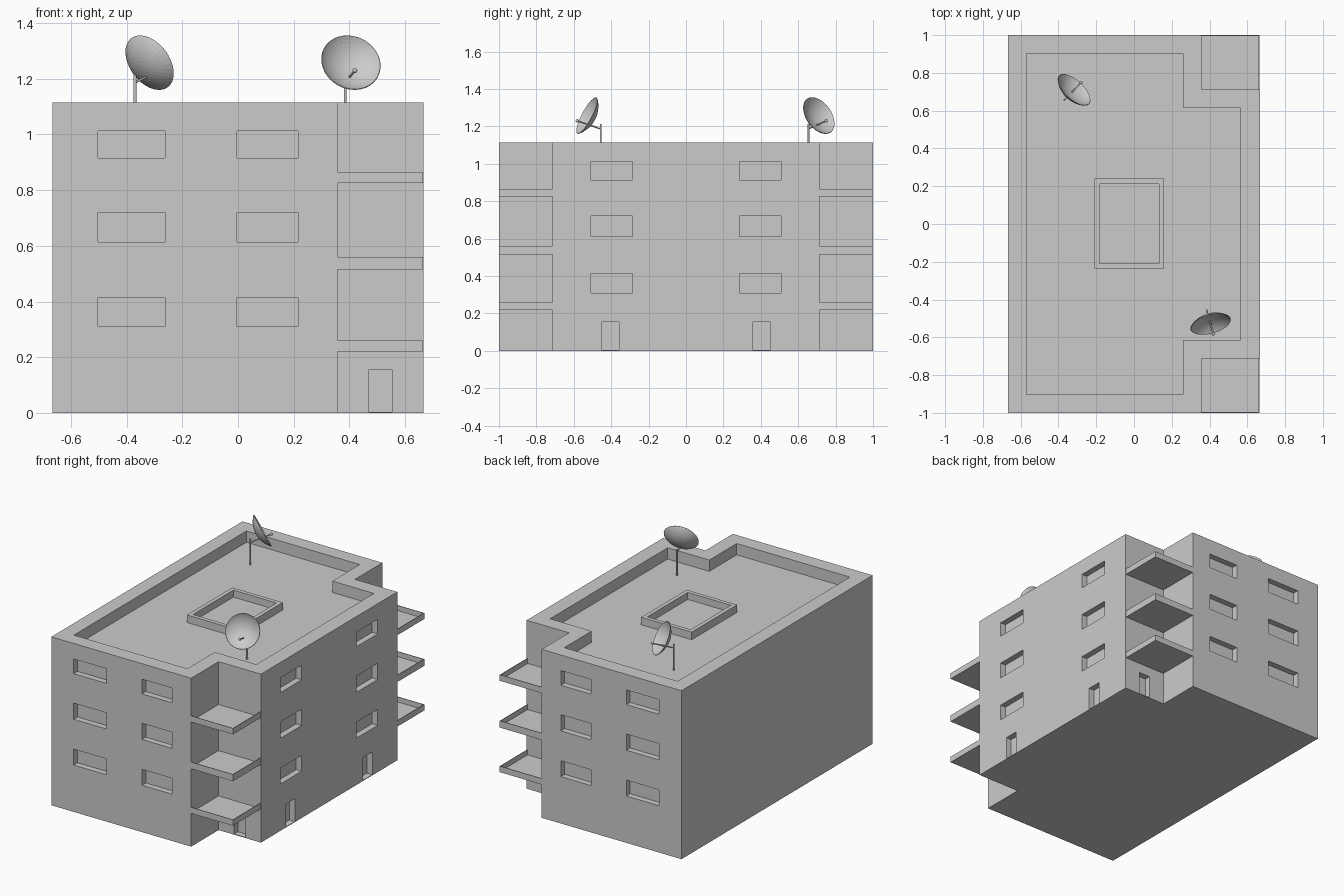
import bpy, bmesh, math
from mathutils import Matrix, Vector

if "Cube" in bpy.data.objects:
    bpy.data.objects.remove(bpy.data.objects["Cube"])

X, NX, NY, H, ROOF = 0.667, 0.357, 0.713, 1.115, 1.04


def finish(name, bm):
    bmesh.ops.recalc_face_normals(bm, faces=bm.faces[:])
    mesh = bpy.data.meshes.new(name)
    bm.to_mesh(mesh)
    bm.free()
    obj = bpy.data.objects.new(name, mesh)
    bpy.context.collection.objects.link(obj)
    return obj


def prism(bm, pts, z0, z1):
    face = bm.faces.new([bm.verts.new((x, y, z0)) for x, y in pts])
    ext = bmesh.ops.extrude_face_region(bm, geom=[face])['geom']
    verts = [g for g in ext if isinstance(g, bmesh.types.BMVert)]
    bmesh.ops.translate(bm, verts=verts, vec=(0, 0, z1 - z0))


def box(bm, x0, x1, y0, y1, z0, z1):
    prism(bm, [(x0, y0), (x1, y0), (x1, y1), (x0, y1)], z0, z1)


def tray(name, bounds, rim, depth):
    """Box with a recessed top."""
    bm = bmesh.new()
    box(bm, *bounds)
    bmesh.ops.recalc_face_normals(bm, faces=bm.faces[:])
    top = max(bm.faces, key=lambda f: f.calc_center_median().z)
    bmesh.ops.inset_individual(bm, faces=[top], thickness=rim, use_even_offset=True)
    inner = bmesh.ops.extrude_discrete_faces(bm, faces=[top])['faces'][0]
    bmesh.ops.translate(bm, verts=inner.verts[:], vec=(0, 0, -depth))
    return finish(name, bm)


def notched(x0, x1, nx, y, ny):
    """Rectangle with both right-hand corners cut away."""
    return [(x0, -y), (nx, -y), (nx, -ny), (x1, -ny),
            (x1, ny), (nx, ny), (nx, y), (x0, y)]


# Main block
bm = bmesh.new()
prism(bm, notched(-X, X, NX, 1, NY), 0, H)
building = finish("building", bm)

# Recesses: roof, windows and doors
bm = bmesh.new()
prism(bm, notched(-0.57, 0.565, 0.26, 0.902, 0.615), ROOF, H + 0.1)
D = 0.04


def recess_y(x0, x1, wall, s, z0, z1):
    a, b = sorted((s * (wall - D), s * (wall + 0.05)))
    box(bm, x0, x1, a, b, z0, z1)


def recess_x(y0, y1, s, z0, z1):
    a, b = sorted((s * y0, s * y1))
    box(bm, X - D, X + 0.05, a, b, z0, z1)


for s in (-1, 1):
    for z0, z1 in ((0.31, 0.415), (0.613, 0.72), (0.915, 1.012)):
        recess_y(-0.503, -0.263, 1, s, z0, z1)
        recess_y(-0.003, 0.216, 1, s, z0, z1)
        recess_x(0.287, 0.508, s, z0, z1)
    recess_y(0.47, 0.553, NY, s, 0.004, 0.155)
    recess_x(0.357, 0.452, s, 0.004, 0.155)
cutter = finish("recess_cutter", bm)
cutter.hide_render = True
mod = building.modifiers.new("recesses", 'BOOLEAN')
mod.operation, mod.solver, mod.object = 'DIFFERENCE', 'EXACT', cutter
bpy.context.view_layer.objects.active = building
bpy.ops.object.modifier_apply(modifier=mod.name)
bpy.data.objects.remove(cutter)

# Balconies in the corner notches
RIM = 0.004
for s, side in ((-1, "front"), (1, "back")):
    y0, y1 = sorted((s * (NY - RIM), s * 1.0))
    for i, (z0, z1) in enumerate(((0.22, 0.26), (0.515, 0.56), (0.825, 0.865))):
        tray(f"{side}_balcony_{i + 1}", (NX - RIM, X - 0.003, y0, y1, z0, z1), RIM, 0.034)

# Roof skylight curb
tray("skylight_curb", (-0.21, 0.16, -0.235, 0.24, ROOF - 0.005, 1.09), 0.027, 0.046)


def rod(bm, a, b, r):
    a, b = Vector(a), Vector(b)
    rot = (b - a).to_track_quat('Z', 'Y').to_matrix().to_4x4()
    bmesh.ops.create_cone(bm, cap_ends=True, segments=12, radius1=r, radius2=r,
                          depth=(b - a).length,
                          matrix=Matrix.Translation((a + b) / 2) @ rot)


def satellite_dish(n, x, y, dx, dy):
    place = Matrix.Translation((x, y, 0)) @ Matrix.Rotation(math.atan2(dy, dx), 4, 'Z')
    # Bowl: spherical cap facing local +x, tipped upward
    R, depth, thick, rings, segs = 0.11, 0.045, 0.003, 8, 32
    rad = (R * R + depth * depth) / (2 * depth)
    amax = math.asin(R / rad)
    def cap(r):
        return [(r * math.sin(amax * i / rings), rad - depth - r * math.cos(amax * i / rings))
                for i in range(rings + 1)]
    profile = cap(rad) + cap(rad - thick)[::-1]
    bm = bmesh.new()
    vs = [bm.verts.new((p, 0, q)) for p, q in profile]
    es = [bm.edges.new(e) for e in zip(vs, vs[1:])]
    bmesh.ops.spin(bm, geom=vs + es, cent=(0, 0, 0), axis=(0, 0, 1),
                   angle=2 * math.pi, steps=segs, use_duplicate=False)
    bmesh.ops.remove_doubles(bm, verts=bm.verts[:], dist=0.0003)
    bm.transform(Matrix.Translation((0.076, 0, 1.258))
                 @ Matrix.Rotation(math.radians(90 - 27), 4, 'Y'))
    finish(f"dish_bowl_{n}", bm).matrix_world = place
    # Pole, feed arm and receiver
    bm = bmesh.new()
    rod(bm, (0, 0, ROOF - 0.005), (0, 0, 1.213), 0.005)
    rod(bm, (0, 0, 1.187), (0.13, 0, 1.23), 0.004)
    bmesh.ops.create_uvsphere(bm, u_segments=12, v_segments=8, radius=0.009,
                              matrix=Matrix.Translation((0.13, 0, 1.23)))
    finish(f"dish_mount_{n}", bm).matrix_world = place


satellite_dish(1, 0.385, -0.456, 0.27, -0.963)
satellite_dish(2, -0.37, 0.655, 0.69, 0.726)
